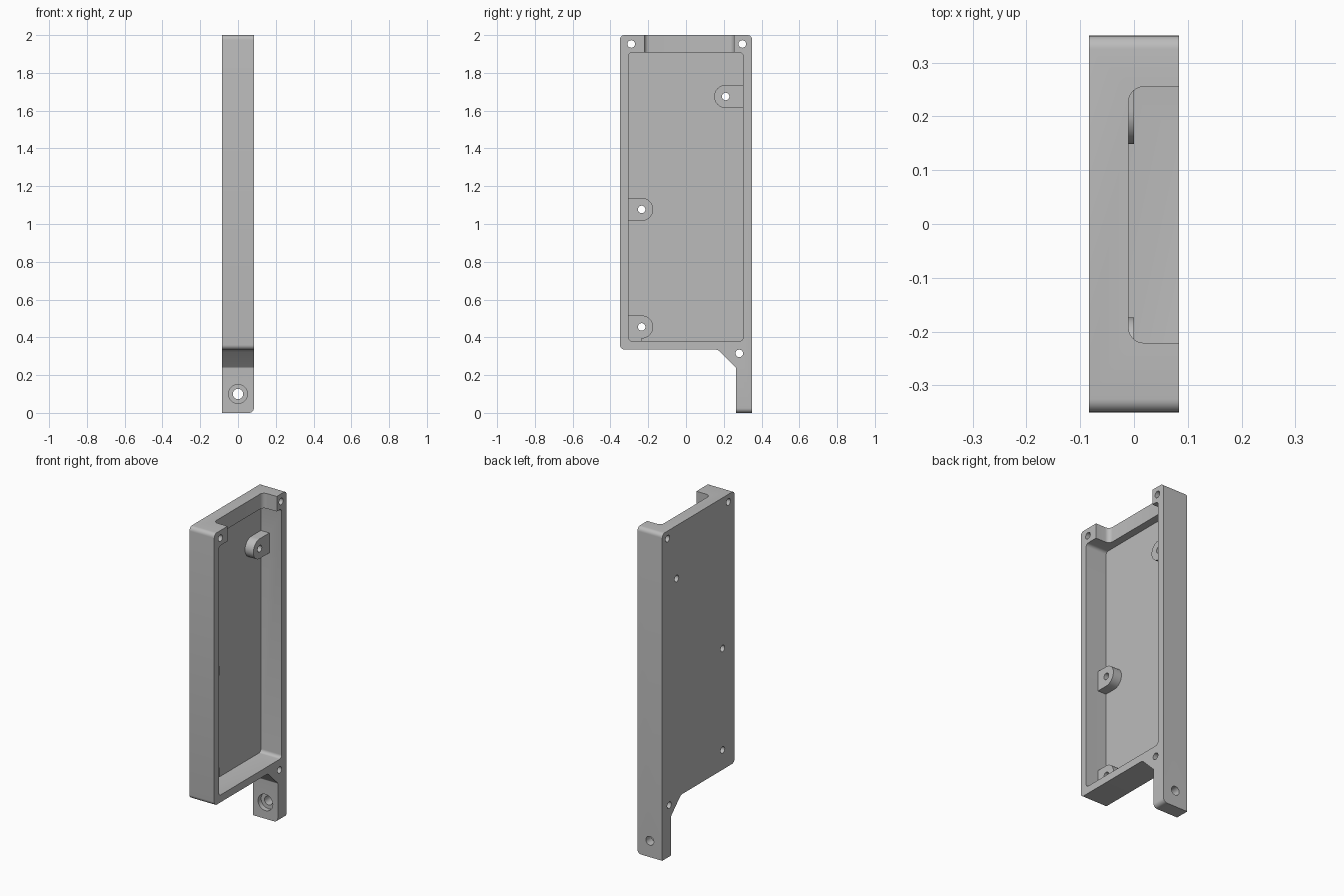
import bpy, bmesh, math
from mathutils import Vector

if "Cube" in bpy.data.objects:
    bpy.data.objects.remove(bpy.data.objects["Cube"], do_unlink=True)

HALF = 0.084     # half thickness of the tray
FLOOR = -0.057   # inner floor height along x
BOSS_TOP = 0.0

grey = bpy.data.materials.new("plain grey")
grey.use_nodes = True
grey.diffuse_color = (0.5, 0.5, 0.5, 1)
grey.node_tree.nodes["Principled BSDF"].inputs["Base Color"].default_value = (0.5, 0.5, 0.5, 1)


def rounded(corners, steps=6):
    """Turn (u, v, radius) corners into an outline with filleted corners."""
    out = []
    for i, (u, v, r) in enumerate(corners):
        p = Vector((u, v))
        if r == 0:
            out.append(p)
            continue
        a = (Vector(corners[i - 1][:2]) - p).normalized()
        b = (Vector(corners[(i + 1) % len(corners)][:2]) - p).normalized()
        half = a.angle(b) / 2
        centre = p + (a + b).normalized() * r / math.sin(half)
        start = p + a * r / math.tan(half) - centre
        end = p + b * r / math.tan(half) - centre
        sweep = math.pi - 2 * half
        for k in range(steps + 1):
            t = k / steps
            out.append(centre + (start * math.sin((1 - t) * sweep)
                                 + end * math.sin(t * sweep)) / math.sin(sweep))
    return out


def box_outline(u0, u1, v0, v1, r=0.0):
    return rounded([(u0, v0, r), (u1, v0, r), (u1, v1, r), (u0, v1, r)])


def circle(u, v, r, n=32):
    return [Vector((u + r * math.cos(2 * math.pi * k / n),
                    v + r * math.sin(2 * math.pi * k / n))) for k in range(n)]


def prism(name, outline, lo, hi, axis="x"):
    """Extrude an outline along an axis: x uses (y, z), y uses (x, z), z uses (x, y)."""
    place = {"x": lambda p, d: (d, p.x, p.y),
             "y": lambda p, d: (p.x, d, p.y),
             "z": lambda p, d: (p.x, p.y, d)}[axis]
    bm = bmesh.new()
    face = bm.faces.new([bm.verts.new(place(p, lo)) for p in outline])
    top = bmesh.ops.extrude_face_region(bm, geom=[face])["geom"]
    shift = Vector(place(Vector((0, 0)), hi - lo))
    bmesh.ops.translate(bm, vec=shift, verts=[g for g in top if isinstance(g, bmesh.types.BMVert)])
    bmesh.ops.recalc_face_normals(bm, faces=bm.faces)
    mesh = bpy.data.meshes.new(name)
    bm.to_mesh(mesh)
    bm.free()
    mesh.materials.append(grey)
    obj = bpy.data.objects.new(name, mesh)
    bpy.context.collection.objects.link(obj)
    return obj


def combine(target, tool, operation):
    """Apply a boolean and discard the tool."""
    mod = target.modifiers.new(operation, "BOOLEAN")
    mod.operation, mod.object, mod.solver = operation, tool, "EXACT"
    bpy.context.view_layer.objects.active = target
    bpy.ops.object.modifier_apply(modifier=mod.name)
    bpy.data.objects.remove(tool, do_unlink=True)


# Plate outline with the braced mounting tab
R = 0.025
tray = prism("tray_with_tab", rounded([
    (-0.35, 0.335, R), (0.17, 0.335, 0.04), (0.265, 0.24, 0.01), (0.265, 0, 0),
    (0.35, 0, 0), (0.35, 2, R), (-0.35, 2, R)]), -HALF, HALF)

# Rounded lower edge of the tab
bm = bmesh.new()
bm.from_mesh(tray.data)
edge = [e for e in bm.edges if all(v.co.z < 0.001 and v.co.x > 0 for v in e.verts)]
bmesh.ops.bevel(bm, geom=edge, offset=0.025, segments=6, profile=0.5, affect="EDGES")
bm.to_mesh(tray.data)
bm.free()

# Cavity and the cable notch in the top wall
combine(tray, prism("cavity", box_outline(-0.305, 0.303, 0.38, 1.908, 0.02), FLOOR, 0.2), "DIFFERENCE")
combine(tray, prism("notch", box_outline(-0.01, 0.2, -0.221, 0.255, 0.028), 1.8, 2.1, "z"), "DIFFERENCE")

# Bosses: (y, z, side wall direction, lower edge)
BOSS_R = 0.061
for y, z, side, low in [(0.21, 1.675, 1, 1.614), (-0.235, 1.077, -1, 1.016), (-0.235, 0.455, -1, 0.394)]:
    wall = 0.32 * side
    arc = [Vector((y - side * BOSS_R * math.cos(a), z + BOSS_R * math.sin(a)))
           for a in (math.pi * (k / 16 - 0.5) for k in range(17))]
    outline = [Vector((wall, low))] + arc + [Vector((wall, z + BOSS_R))]
    combine(tray, prism("boss", outline, FLOOR - 0.01, BOSS_TOP), "UNION")
# Web joining the lowest boss to the bottom wall
combine(tray, prism("web", box_outline(-0.32, -0.235, 0.36, 0.42), FLOOR - 0.01, BOSS_TOP), "UNION")

# Screw holes right through the plate
for y, z in [(-0.29, 1.953), (0.298, 1.953), (0.21, 1.675), (-0.235, 1.077),
             (-0.235, 0.455), (0.282, 0.315)]:
    combine(tray, prism("hole", circle(y, z, 0.02), -0.2, 0.2), "DIFFERENCE")

# Counterbored hole in the tab
combine(tray, prism("tab_hole", circle(0, 0.1, 0.027), 0.2, 0.4, "y"), "DIFFERENCE")
combine(tray, prism("counterbore", circle(0, 0.1, 0.05), 0.2, 0.295, "y"), "DIFFERENCE")

bpy.ops.object.select_all(action="DESELECT")
tray.select_set(True)
bpy.context.view_layer.objects.active = tray
bpy.ops.object.shade_smooth_by_angle(angle=math.radians(30))
